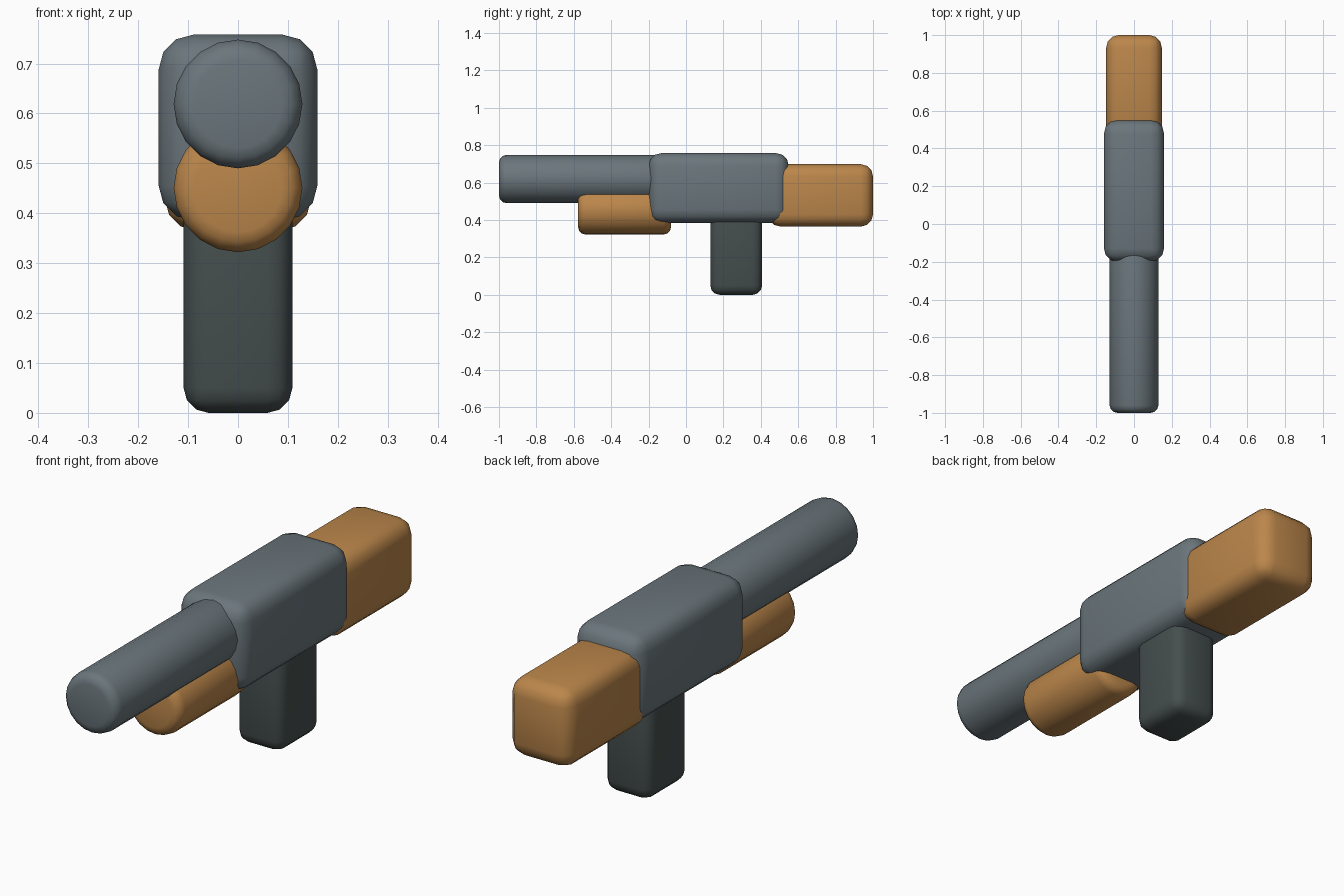
import bpy
import math

cube = bpy.data.objects.get("Cube")
if cube:
    bpy.data.objects.remove(cube, do_unlink=True)


def material(name, rgb):
    mat = bpy.data.materials.new(name)
    mat.use_nodes = True
    mat.diffuse_color = (*rgb, 1)
    bsdf = mat.node_tree.nodes["Principled BSDF"]
    bsdf.inputs["Base Color"].default_value = (*rgb, 1)
    bsdf.inputs["Roughness"].default_value = 0.6
    return mat


steel = material("slate grey", (0.145, 0.18, 0.2))
wood = material("warm wood", (0.5, 0.24, 0.07))
dark = material("dark grey", (0.06, 0.078, 0.076))


def finish(name, mat, bevel):
    """Round the hard edges of the active object and shade it smooth."""
    obj = bpy.context.object
    obj.name = name
    obj.data.materials.append(mat)
    bpy.ops.object.transform_apply(location=False, rotation=True, scale=True)
    mod = obj.modifiers.new("Rounded edges", "BEVEL")
    mod.width = bevel
    mod.segments = 3
    mod.limit_method = "ANGLE"
    mod.angle_limit = math.radians(40)
    bpy.ops.object.modifier_apply(modifier=mod.name)
    bpy.ops.object.shade_smooth_by_angle(angle=math.radians(45))


def block(name, mat, half_width, y, z, bevel):
    bpy.ops.mesh.primitive_cube_add(size=1, location=(0, sum(y) / 2, sum(z) / 2))
    bpy.context.object.scale = (2 * half_width, y[1] - y[0], z[1] - z[0])
    finish(name, mat, bevel)


def tube(name, mat, radius, y, z, bevel):
    bpy.ops.mesh.primitive_cylinder_add(
        vertices=20, radius=radius, depth=y[1] - y[0],
        location=(0, sum(y) / 2, z), rotation=(math.pi / 2, 0, 0))
    finish(name, mat, bevel)


# Central body, shoulder stock and handle
block("receiver", steel, 0.159, (-0.2, 0.55), (0.385, 0.758), 0.07)
block("stock", wood, 0.147, (0.44, 1.0), (0.365, 0.698), 0.065)
block("grip", dark, 0.109, (0.13, 0.407), (0, 0.5), 0.05)

# Barrel with the fore-end slung beneath it
tube("barrel", steel, 0.129, (-1.0, -0.05), 0.619, 0.04)
tube("fore_end", wood, 0.129, (-0.577, -0.08), 0.451, 0.04)
